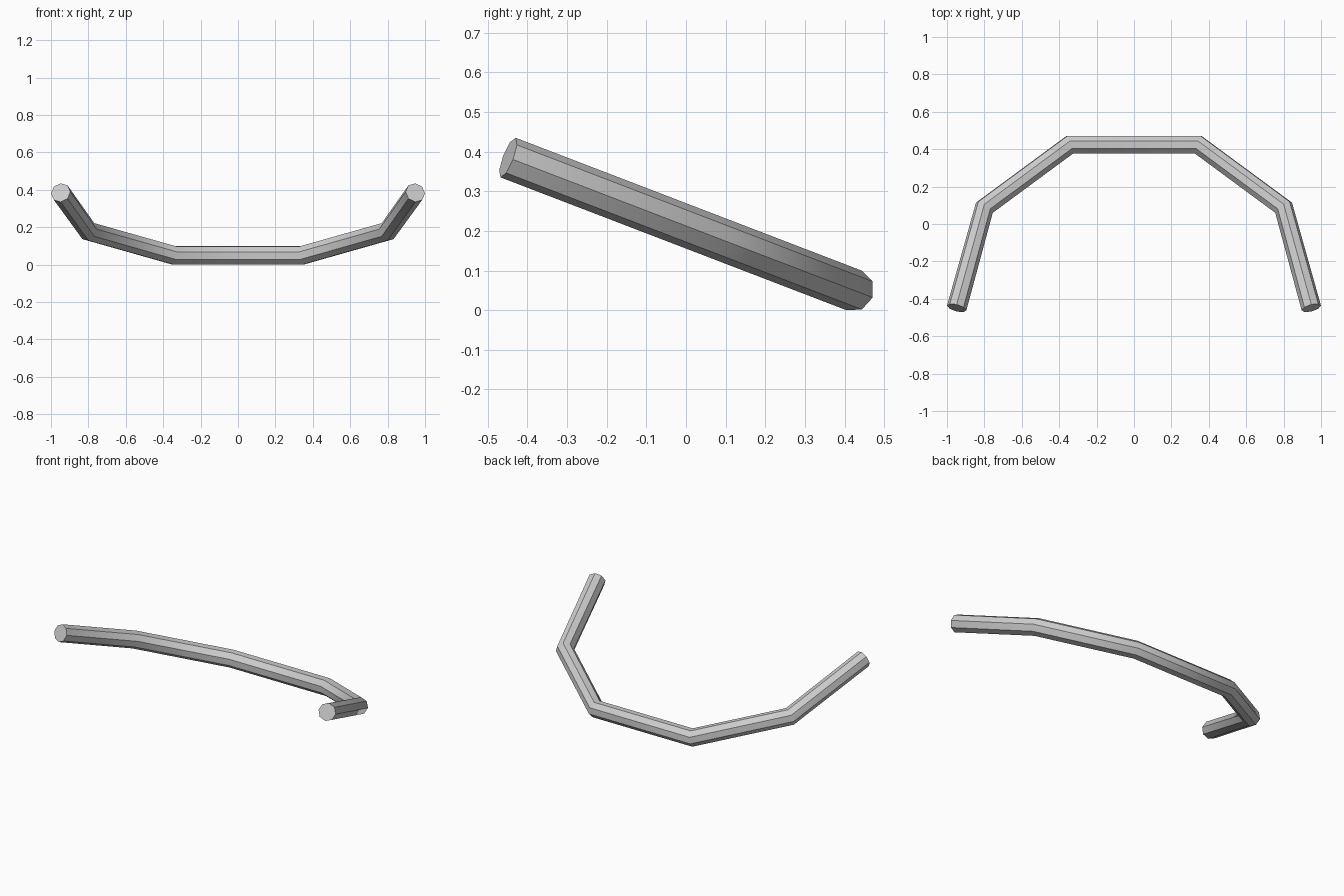
import bpy, bmesh, math
from mathutils import Vector

if "Cube" in bpy.data.objects:
    bpy.data.objects.remove(bpy.data.objects["Cube"])

SIDES, RADIUS = 8, 0.0535
TILT = math.radians(21)

# Half of the bar's centre line, mirrored to make the full path
half = [(0.948, -0.449), (0.80, 0.087), (0.343, 0.424)]
flat = [(-x, y) for x, y in half] + half[::-1]
path = [Vector((x, y, 0.05 + (0.424 - y) * math.tan(TILT))) for x, y in flat]

# Normal of the tilted plane that holds the bar
up = Vector((0, math.sin(TILT), math.cos(TILT)))

# Sweep an octagon along the path
bm = bmesh.new()
rings = []
for i, p in enumerate(path):
    tangent = Vector()
    if i > 0:
        tangent += (p - path[i - 1]).normalized()
    if i < len(path) - 1:
        tangent += (path[i + 1] - p).normalized()
    side = tangent.normalized().cross(up)
    angles = [2 * math.pi * k / SIDES for k in range(SIDES)]
    rings.append([bm.verts.new(p + RADIUS * (math.cos(a) * up + math.sin(a) * side))
                  for a in angles])
for a, b in zip(rings, rings[1:]):
    for k in range(SIDES):
        n = (k + 1) % SIDES
        bm.faces.new((a[k], a[n], b[n], b[k]))

# End caps
bm.faces.new(rings[0])
bm.faces.new(rings[-1])
bmesh.ops.recalc_face_normals(bm, faces=bm.faces)

mesh = bpy.data.meshes.new("curved_bar")
bm.to_mesh(mesh)
bm.free()
bar = bpy.data.objects.new("curved_bar", mesh)
bpy.context.collection.objects.link(bar)

grey = bpy.data.materials.new("light_grey")
grey.diffuse_color = (0.6, 0.6, 0.6, 1)
grey.use_nodes = True
grey.node_tree.nodes["Principled BSDF"].inputs["Base Color"].default_value = grey.diffuse_color
mesh.materials.append(grey)

# Smooth along the bends, sharp along the octagon's edges
bpy.context.view_layer.objects.active = bar
bar.select_set(True)
bpy.ops.object.shade_smooth_by_angle(angle=math.radians(39))
